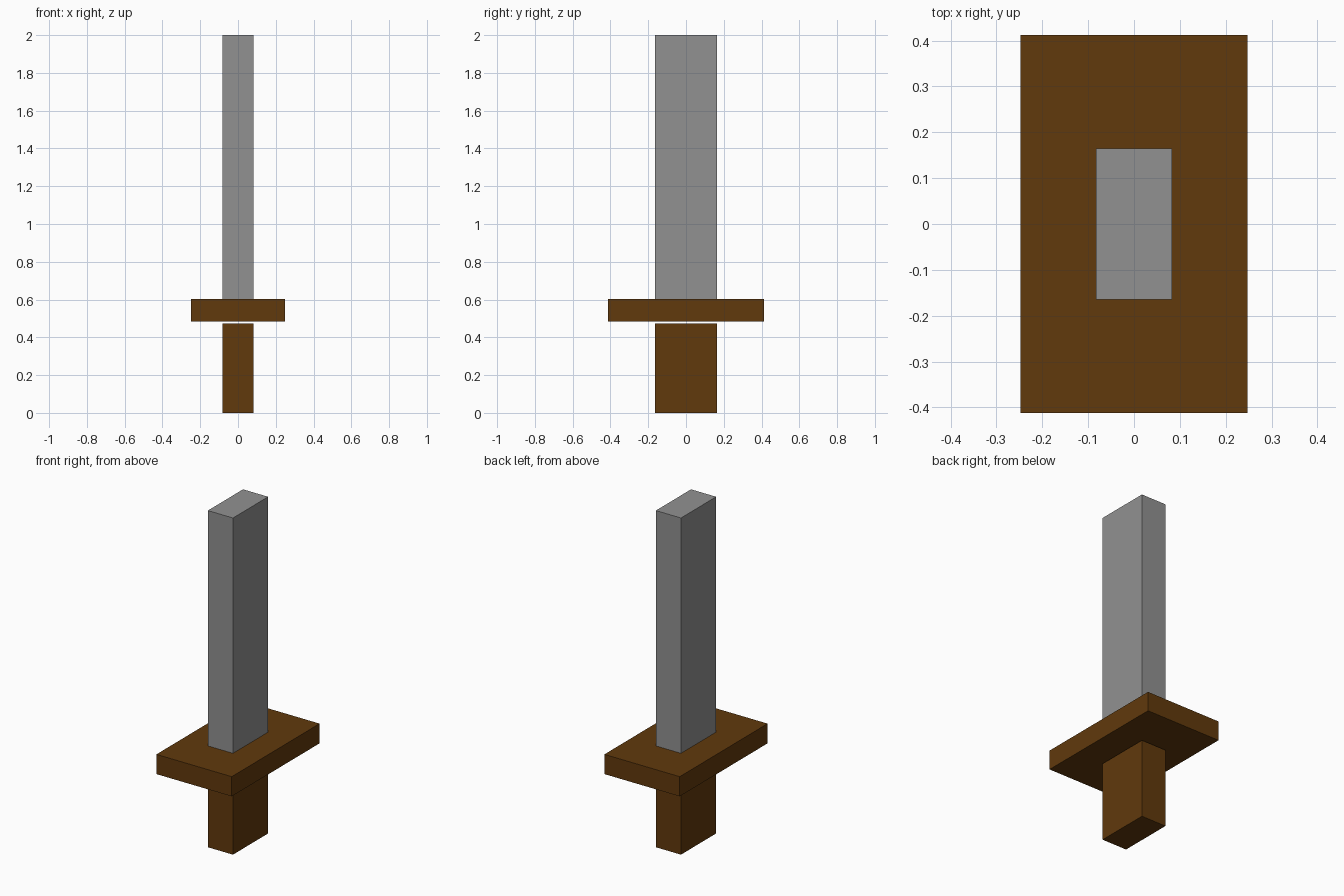
import bpy
import bmesh

cube = bpy.data.objects.get("Cube")
if cube:
    bpy.data.objects.remove(cube, do_unlink=True)


def make_material(name, rgb):
    mat = bpy.data.materials.new(name)
    mat.use_nodes = True
    color = (*rgb, 1.0)
    mat.diffuse_color = color
    mat.node_tree.nodes["Principled BSDF"].inputs["Base Color"].default_value = color
    return mat


def make_box(name, width, depth, bottom, top, mat):
    """Flat-faced box centred on the z axis, spanning bottom to top."""
    bm = bmesh.new()
    bmesh.ops.create_cube(bm, size=1.0)
    bmesh.ops.scale(bm, vec=(width, depth, top - bottom), verts=bm.verts)
    mesh = bpy.data.meshes.new(name)
    bm.to_mesh(mesh)
    bm.free()
    mesh.materials.append(mat)
    obj = bpy.data.objects.new(name, mesh)
    obj.location.z = (bottom + top) / 2
    bpy.context.collection.objects.link(obj)
    return obj


wood = make_material("brown wood", (0.119, 0.041, 0.0037))
steel = make_material("grey steel", (0.283, 0.283, 0.283))

# Grip, with a narrow gap below the guard
make_box("handle", 0.165, 0.33, 0.0, 0.472, wood)
# Wide rectangular cross-guard
make_box("guard", 0.495, 0.825, 0.485, 0.602, wood)
# Square-ended blade standing on the guard
make_box("blade", 0.165, 0.33, 0.602, 2.0, steel)
